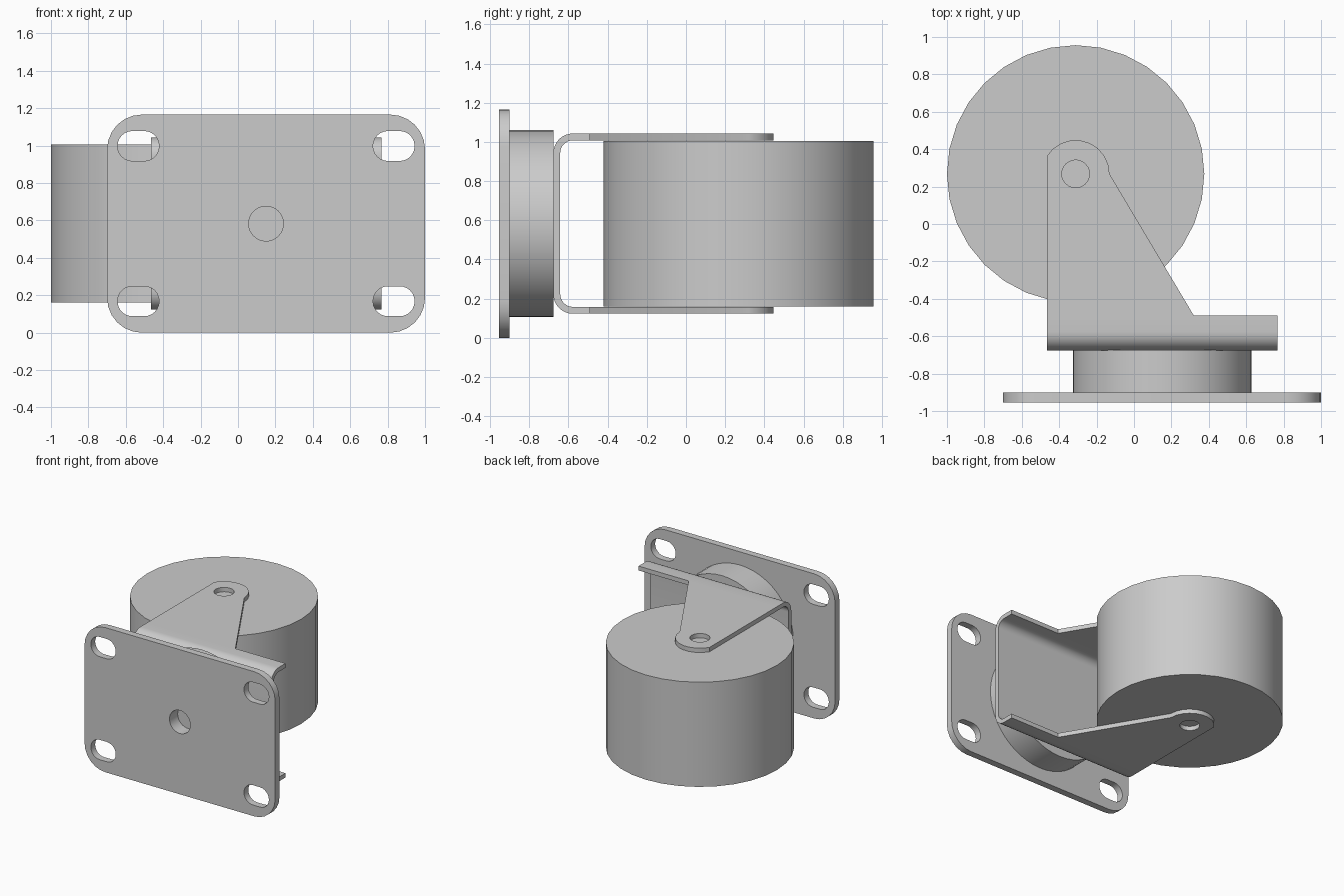
import bpy, bmesh
from math import sin, cos, radians
from mathutils import Matrix

if "Cube" in bpy.data.objects:
    bpy.data.objects.remove(bpy.data.objects["Cube"], do_unlink=True)

steel = bpy.data.materials.new("grey steel")
steel.use_nodes = True
steel.diffuse_color = (0.6, 0.6, 0.6, 1)
steel.node_tree.nodes["Principled BSDF"].inputs["Base Color"].default_value = steel.diffuse_color

# Drawing planes: profile axes and extrusion axis mapped to the world
FLAT = Matrix.Identity(4)
FRONT = Matrix.Rotation(radians(90), 4, "X")
SIDE = Matrix(((0, 0, 1, 0), (1, 0, 0, 0), (0, 1, 0, 0), (0, 0, 0, 1)))


def arc(cx, cy, r, start, end, steps=8):
    angles = [radians(start + (end - start) * i / steps) for i in range(steps + 1)]
    return [(cx + r * cos(a), cy + r * sin(a)) for a in angles]


def circle(cx, cy, r, steps=32):
    return arc(cx, cy, r, 0, 360, steps)[:-1]


def rounded(cx, cy, w, h, r):
    dx, dy = w / 2 - r, h / 2 - r
    corners = ((1, 1, 0), (-1, 1, 90), (-1, -1, 180), (1, -1, 270))
    return [p for sx, sy, a in corners
            for p in arc(cx + sx * dx, cy + sy * dy, r, a, a + 90, 6)]


def prism(name, loops, low, high, plane):
    """Extrude an outline with holes between two depths along the plane's axis."""
    curve = bpy.data.curves.new(name, "CURVE")
    curve.dimensions, curve.fill_mode = "2D", "BOTH"
    curve.extrude = (high - low) / 2
    for loop in loops:
        spline = curve.splines.new("POLY")
        spline.points.add(len(loop) - 1)
        for point, (u, v) in zip(spline.points, loop):
            point.co = (u, v, 0, 1)
        spline.use_cyclic_u = True
    helper = bpy.data.objects.new(name + " outline", curve)
    bpy.context.collection.objects.link(helper)
    graph = bpy.context.evaluated_depsgraph_get()
    mesh = bpy.data.meshes.new_from_object(helper.evaluated_get(graph))
    bpy.data.objects.remove(helper, do_unlink=True)
    bpy.data.curves.remove(curve)
    mesh.transform(plane @ Matrix.Translation((0, 0, (low + high) / 2)))

    bm = bmesh.new()
    bm.from_mesh(mesh)
    bmesh.ops.remove_doubles(bm, verts=bm.verts, dist=0.0005)
    bmesh.ops.recalc_face_normals(bm, faces=bm.faces)
    bm.to_mesh(mesh)
    bm.free()
    mesh.name = name
    mesh.materials.clear()
    mesh.materials.append(steel)
    obj = bpy.data.objects.new(name, mesh)
    bpy.context.collection.objects.link(obj)
    bpy.ops.object.select_all(action="DESELECT")
    obj.select_set(True)
    bpy.context.view_layer.objects.active = obj
    bpy.ops.object.shade_smooth_by_angle(angle=radians(30))
    return obj


MID_X, MID_Z = 0.15, 0.583
AXLE_X, AXLE_Y = -0.312, 0.268

# Mounting plate with four slots and a centre hole
slots = [rounded(MID_X + sx * 0.683, MID_Z + sz * 0.415, 0.222, 0.16, 0.079)
         for sx in (-1, 1) for sz in (-1, 1)]
hole = circle(MID_X, MID_Z, 0.093)
plate = rounded(MID_X, MID_Z, 1.7, 1.166, 0.186)
prism("mounting_plate", [plate, hole] + slots, 0.9, 0.955, FRONT)

# Swivel bearing, hollow just behind the plate
rim = circle(MID_X, MID_Z, 0.477, 48)
prism("bearing_ring", [rim, hole], 0.85, 0.9, FRONT)
prism("bearing_disc", [rim], 0.675, 0.85, FRONT)

# Bent sheet bracket, a U-shaped section
BACK, LIP, SHEET, BEND = -0.677, -0.49, 0.035, 0.1
LOW, HIGH = MID_Z - 0.46, MID_Z + 0.46
bend_y = BACK + BEND
outer = ([(LIP, HIGH)] + arc(bend_y, HIGH - BEND, BEND, 90, 180)
         + arc(bend_y, LOW + BEND, BEND, 180, 270) + [(LIP, LOW)])
inner = ([(LIP, LOW + SHEET)] + arc(bend_y, LOW + BEND, BEND - SHEET, 270, 180)
         + arc(bend_y, HIGH - BEND, BEND - SHEET, 180, 90) + [(LIP, HIGH - SHEET)])
prism("fork_bracket", [outer + inner], -0.465, 0.767, SIDE)

# Tapered fork arms with axle holes
arm = ([(-0.465, LIP), (0.32, LIP)]
       + arc(AXLE_X, AXLE_Y, 0.181, 0, 148, 9) + [(-0.465, 0.363)])
axle_hole = circle(AXLE_X, AXLE_Y, 0.074, 24)
for name, bottom in (("lower_fork_arm", LOW), ("upper_fork_arm", HIGH - SHEET)):
    prism(name, [arm, axle_hole], bottom, bottom + SHEET, FLAT)

# Wheel
prism("wheel", [circle(AXLE_X, AXLE_Y, 0.688)], LOW + SHEET + 0.003, HIGH - SHEET - 0.003, FLAT)
